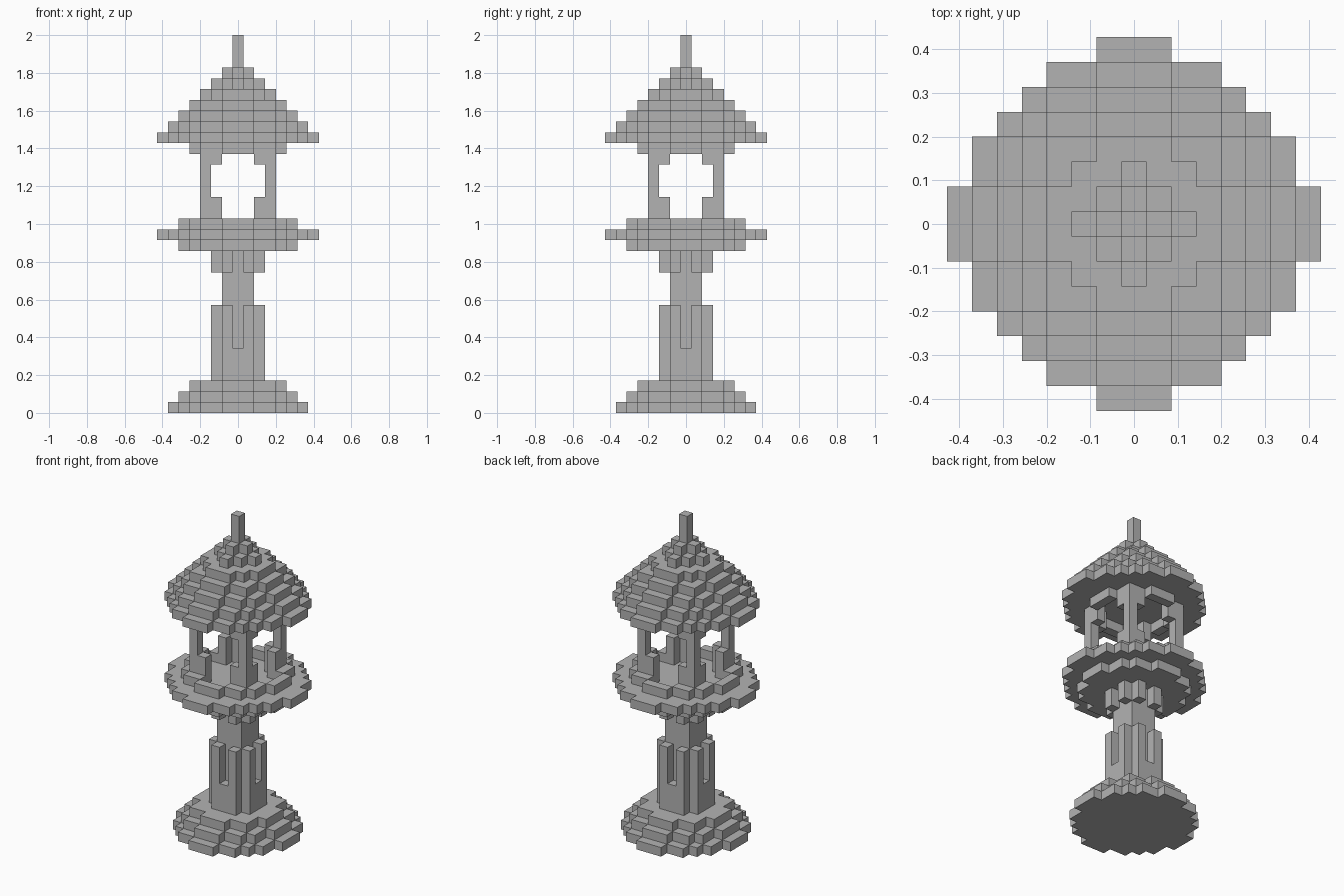
import bpy
import bmesh

UNIT = 2 / 35  # edge of one block

cube = bpy.data.objects.get("Cube")
if cube:
    bpy.data.objects.remove(cube, do_unlink=True)

stone = bpy.data.materials.new("grey stone")
stone.use_nodes = True
GREY = (0.45, 0.45, 0.45, 1)
stone.diffuse_color = GREY
stone.node_tree.nodes["Principled BSDF"].inputs["Base Color"].default_value = GREY


def disc(r):
    """Stepped round set of grid cells, r cells from centre to rim."""
    limit = r * r + (2 if r >= 3 else 0)
    span = range(-r, r + 1)
    return {(x, y) for x in span for y in span
            if x * x + y * y <= limit and abs(x) + abs(y) < 10}


def ring(r):
    return disc(r) - disc(r - 1)


def mirrored(cells):
    """Repeat cells in all four quadrants and across the diagonal."""
    both = set(cells) | {(y, x) for x, y in cells}
    return {(x * i, y * j) for x, y in both for i in (-1, 1) for j in (-1, 1)}


def blocks(name, layers):
    """Build one object from (cells, bottom, top) layers."""
    mesh = bpy.data.meshes.new(name)
    bm = bmesh.new()

    for cells, low, high in layers:
        part = bmesh.new()

        def quad(points):
            part.faces.new([part.verts.new([c * UNIT for c in p]) for p in points])

        for x, y in cells:
            a, b, c, d = x - .5, x + .5, y - .5, y + .5
            corners = [(a, c), (b, c), (b, d), (a, d)]
            quad([(*p, high) for p in corners])
            quad([(*p, low) for p in reversed(corners)])
            sides = [(0, -1), (1, 0), (0, 1), (-1, 0)]
            for i, (dx, dy) in enumerate(sides):
                if (x + dx, y + dy) not in cells:
                    p, q = corners[i], corners[(i + 1) % 4]
                    quad([(*p, low), (*q, low), (*q, high), (*p, high)])
        bmesh.ops.remove_doubles(part, verts=part.verts[:], dist=UNIT / 100)
        bmesh.ops.dissolve_limit(part, angle_limit=0.01,
                                 verts=part.verts[:], edges=part.edges[:])
        part.to_mesh(mesh)
        part.free()
        bm.from_mesh(mesh)

    bm.to_mesh(mesh)
    bm.free()
    mesh.materials.append(stone)
    obj = bpy.data.objects.new(name, mesh)
    bpy.context.collection.objects.link(obj)
    return obj


# Stepped foot
blocks("base", [(disc(6 - i), i, i + 1) for i in range(3)])

# Square shaft, slotted panels around its foot and brackets at its head
core = {(x, y) for x in (-1, 0, 1) for y in (-1, 0, 1)}
pairs = mirrored([(2, 1)])
blocks("column_shaft", [(core, 3, 15)])
blocks("column_panels", [(pairs | mirrored([(2, 0)]), 3, 6), (pairs, 6, 10)])
blocks("column_brackets", [(pairs, 13, 15)])

# Round platform with a raised rim
blocks("platform", [(disc(5), 15, 16), (disc(7), 16, 17)])
blocks("platform_rim", [(ring(5), 17, 18)])

# Four corner posts, widened at foot and head, under a ring beam
post = mirrored([(3, 3)])
wide = mirrored([(3, 3), (3, 2)])
blocks("lamp_posts", [(wide, 17, 20), (post, 20, 23), (wide, 23, 24)])
blocks("ring_beam", [(ring(4), 24, 25)])

# Stepped roof and finial
blocks("roof", [(disc(7 - i), 25 + i, 26 + i) for i in range(7)])
blocks("finial", [(disc(0), 32, 35)])
